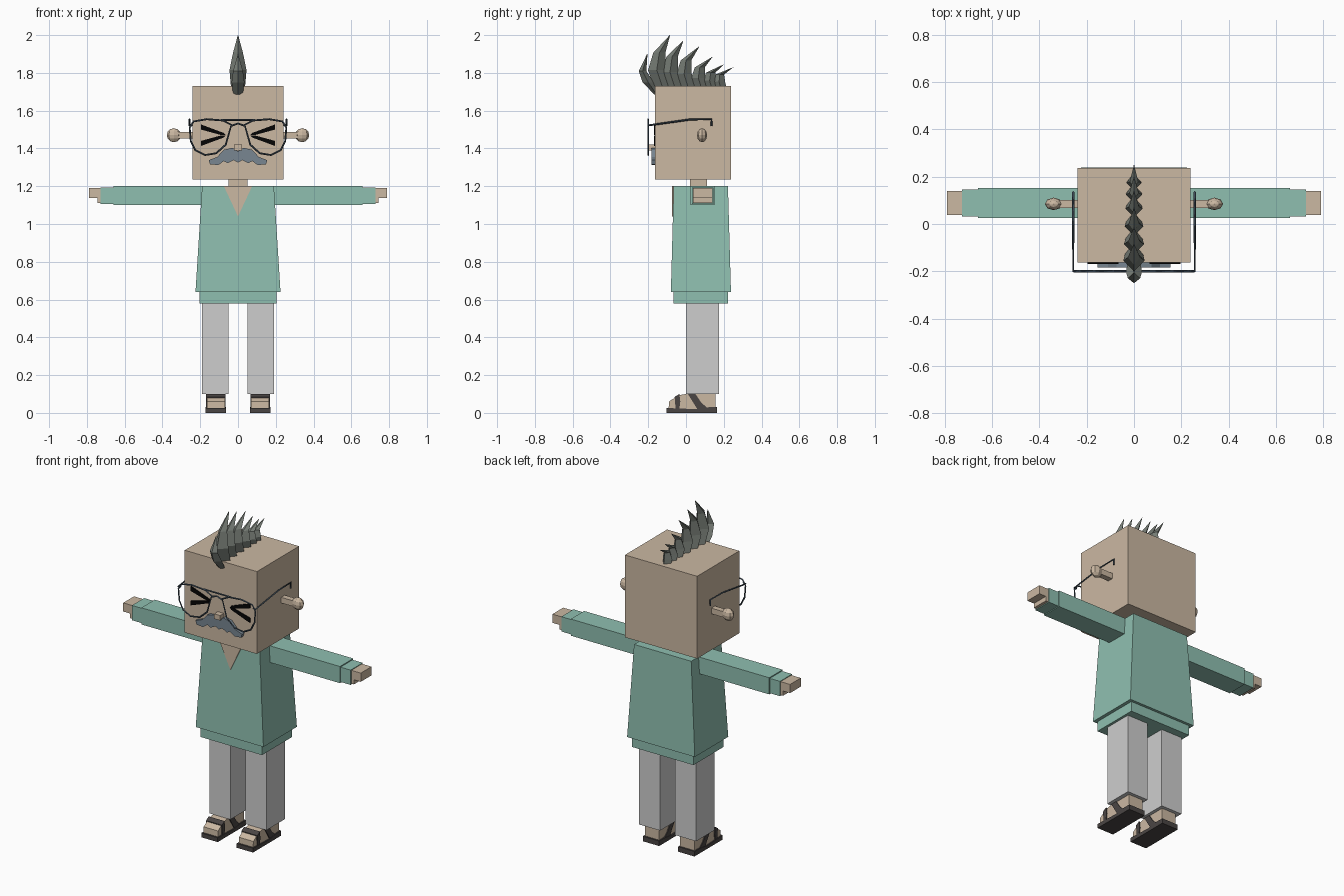
import bpy, bmesh
from mathutils import Vector, Matrix

if "Cube" in bpy.data.objects:
    bpy.data.objects.remove(bpy.data.objects["Cube"])


def material(name, *rgb):
    lin = [((c / 255 + 0.055) / 1.055) ** 2.4 if c > 10 else c / 3300 for c in rgb]
    m = bpy.data.materials.new(name)
    m.use_nodes = True
    m.diffuse_color = (*lin, 1)
    m.node_tree.nodes["Principled BSDF"].inputs["Base Color"].default_value = (*lin, 1)
    return m


SKIN = material("skin", 203, 184, 162)
SHIRT = material("shirt green", 143, 191, 176)
PANTS = material("trouser grey", 206, 206, 206)
HAIR = material("hair grey", 118, 124, 117)
TASH = material("moustache blue grey", 120, 134, 145)
WIRE = material("wire slate", 62, 76, 88)
SOLE = material("sandal brown", 74, 69, 68)
BLACK = material("eye black", 5, 5, 5)


def finish(name, bm, mat):
    bmesh.ops.recalc_face_normals(bm, faces=bm.faces)
    me = bpy.data.meshes.new(name)
    bm.to_mesh(me)
    bm.free()
    me.materials.append(mat)
    ob = bpy.data.objects.new(name, me)
    bpy.context.collection.objects.link(ob)
    return ob


def loft(name, rings, mat):
    """Skin a list of equal-length rings and cap both ends."""
    bm = bmesh.new()
    vs = [[bm.verts.new(p) for p in r] for r in rings]
    n = len(rings[0])
    for a, b in zip(vs, vs[1:]):
        for i in range(n):
            j = (i + 1) % n
            bm.faces.new((a[i], a[j], b[j], b[i]))
    bm.faces.new(vs[0])
    bm.faces.new(vs[-1])
    return finish(name, bm, mat)


def rect(x0, x1, y0, y1, z):
    return [(x0, y0, z), (x1, y0, z), (x1, y1, z), (x0, y1, z)]


def box(name, x0, x1, y0, y1, z0, z1, mat):
    return loft(name, [rect(x0, x1, y0, y1, z0), rect(x0, x1, y0, y1, z1)], mat)


def plate(name, pts, y0, y1, mat):
    """Extrude an x-z outline along y."""
    return loft(name, [[(x, y, z) for x, z in pts] for y in (y0, y1)], mat)


def side_prism(name, pts, x0, x1, mat):
    """Extrude a y-z outline along x."""
    return loft(name, [[(x, y, z) for y, z in pts] for x in (x0, x1)], mat)


def wire(name, pts, mat, closed=False, radius=0.005):
    cu = bpy.data.curves.new(name, "CURVE")
    cu.dimensions = "3D"
    cu.bevel_depth = radius
    cu.bevel_resolution = 0
    cu.use_fill_caps = True
    sp = cu.splines.new("POLY")
    sp.points.add(len(pts) - 1)
    for p, co in zip(sp.points, pts):
        p.co = (*co, 1)
    sp.use_cyclic_u = closed
    cu.materials.append(mat)
    ob = bpy.data.objects.new(name, cu)
    bpy.context.collection.objects.link(ob)


# Head, neck and nose
box("head", -0.24, 0.24, -0.163, 0.237, 1.235, 1.73, SKIN)
box("neck", -0.05, 0.05, 0.02, 0.11, 1.15, 1.24, SKIN)
box("nose", -0.02, 0.02, -0.198, -0.16, 1.39, 1.42, SKIN)

# Tunic with an open collar and lower hem
loft("tunic", [rect(-0.225, 0.225, -0.08, 0.238, 0.64),
               rect(-0.19, 0.19, -0.065, 0.222, 1.2)], SHIRT)
box("tunic_hem", -0.205, 0.205, -0.065, 0.222, 0.58, 0.65, SHIRT)
plate("collar_opening", [(-0.075, 1.2), (0.075, 1.2), (0, 1.04)], -0.073, -0.066, SKIN)

# Moustache
half = [(0.03, 1.403), (0.075, 1.393), (0.11, 1.355), (0.155, 1.338), (0.148, 1.316),
        (0.105, 1.312), (0.075, 1.333), (0.055, 1.322), (0.022, 1.338)]
outline = [(0, 1.385)] + half + [(0, 1.325)] + [(-x, z) for x, z in reversed(half)]
plate("moustache", outline, -0.183, -0.16, TASH)

# Paired parts
for side, s in (("left", 1), ("right", -1)):
    def mbox(name, x0, x1, *rest):
        box(f"{side}_{name}", s * x0, s * x1, *rest)

    # Arm, cuff and hand
    mbox("sleeve", 0.185, 0.66, 0.025, 0.152, 1.1, 1.2, SHIRT)
    mbox("cuff", 0.65, 0.727, 0.031, 0.146, 1.105, 1.194, SHIRT)
    mbox("hand", 0.72, 0.79, 0.038, 0.14, 1.138, 1.19, SKIN)
    mbox("thumb", 0.72, 0.744, 0.038, 0.14, 1.11, 1.145, SKIN)

    # Trouser leg, foot and sandal
    mbox("trouser_leg", 0.05, 0.19, 0, 0.175, 0.1, 0.59, PANTS)
    side_prism(f"{side}_foot", [(-0.092, 0.02), (-0.09, 0.06), (-0.04, 0.093), (0, 0.1),
                                (0.155, 0.102), (0.155, 0.02)], s * 0.07, s * 0.165, SKIN)
    side_prism(f"{side}_sandal_sole", [(-0.103, 0), (-0.103, 0.026), (0.05, 0.02),
                                       (0.12, 0.03), (0.165, 0.03), (0.165, 0)],
               s * 0.063, s * 0.172, SOLE)
    side_prism(f"{side}_toe_strap", [(-0.055, 0.02), (-0.06, 0.085), (-0.035, 0.1),
                                     (-0.03, 0.06), (-0.035, 0.02)], s * 0.065, s * 0.17, SOLE)
    side_prism(f"{side}_ankle_strap", [(0.06, 0.02), (0.01, 0.1), (0.05, 0.1),
                                       (0.08, 0.055), (0.12, 0.02)], s * 0.065, s * 0.17, SOLE)

    # Knob ear on a stalk
    mbox("ear_stalk", 0.235, 0.325, 0.068, 0.102, 1.453, 1.487, SKIN)
    bm = bmesh.new()
    bmesh.ops.create_uvsphere(bm, u_segments=8, v_segments=6, radius=0.037)
    bmesh.ops.scale(bm, vec=(1, 0.72, 1), verts=bm.verts)
    bmesh.ops.translate(bm, vec=(s * 0.34, 0.085, 1.47), verts=bm.verts)
    finish(f"{side}_ear_knob", bm, SKIN)

    # Squinting eye strokes
    for part, k in (("upper", 1), ("lower", -1)):
        pts = [(0.196, 0.057), (0.196, 0.03), (0.09, 0.001), (0.065, 0.001), (0.075, 0.012)]
        plate(f"{side}_eye_{part}_stroke", [(s * x, 1.47 + k * z) for x, z in pts],
              -0.17, -0.162, BLACK)

    # Spectacle rim and temple
    rim = [(0.035, 1.525), (0.08, 1.548), (0.165, 1.555), (0.235, 1.543), (0.256, 1.51),
           (0.25, 1.44), (0.225, 1.39), (0.175, 1.365), (0.115, 1.375), (0.065, 1.42)]
    wire(f"{side}_rim", [(s * x, -0.2, z) for x, z in rim], WIRE, True)
    wire(f"{side}_temple", [(s * 0.24, -0.2, 1.525), (s * 0.257, -0.2, 1.522),
                            (s * 0.257, 0.02, 1.553), (s * 0.257, 0.135, 1.555),
                            (s * 0.257, 0.135, 1.52)], WIRE)

# Spectacle bridges
wire("top_bridge", [(-0.09, -0.2, 1.551), (0.09, -0.2, 1.551)], WIRE)
wire("nose_bridge", [(-0.035, -0.2, 1.52), (0, -0.2, 1.532), (0.035, -0.2, 1.52)], WIRE)


def spike(name, path, widths):
    """Curved tuft with a diamond section; path is in y-z."""
    rings = []
    for (y, z), (wx, wy) in zip(path, widths):
        rings.append([(wx, y, z), (0, y + wy, z), (-wx, y, z), (0, y - wy, z)])
    return loft(name, rings, HAIR)


# Crest of hair, from forehead to crown
girth = [(0.036, 0.045), (0.045, 0.046), (0.026, 0.032), (0.001, 0.001)]
tufts = [(-0.12, -0.085, 2.0), (-0.055, -0.015, 1.97), (0.015, 0.07, 1.94),
         (0.085, 0.14, 1.885), (0.14, 0.2, 1.845), (0.185, 0.25, 1.83)]
for i, (base, tip, top) in enumerate(tufts):
    h = top - 1.71
    g = 1 - 0.06 * i
    lean = 0.035 - 0.005 * i
    path = [(base, 1.71), (base - lean, 1.71 + h * 0.36),
            (base - lean * 0.6, 1.71 + h * 0.68), (tip, top)]
    spike(f"hair_tuft_{i + 1}", path, [(a * g, b * g) for a, b in girth])
spike("hair_forelock", [(-0.155, 1.685), (-0.2, 1.75), (-0.23, 1.81), (-0.205, 1.9)],
      [(0.025, 0.012), (0.034, 0.03), (0.026, 0.02), (0.001, 0.001)])
